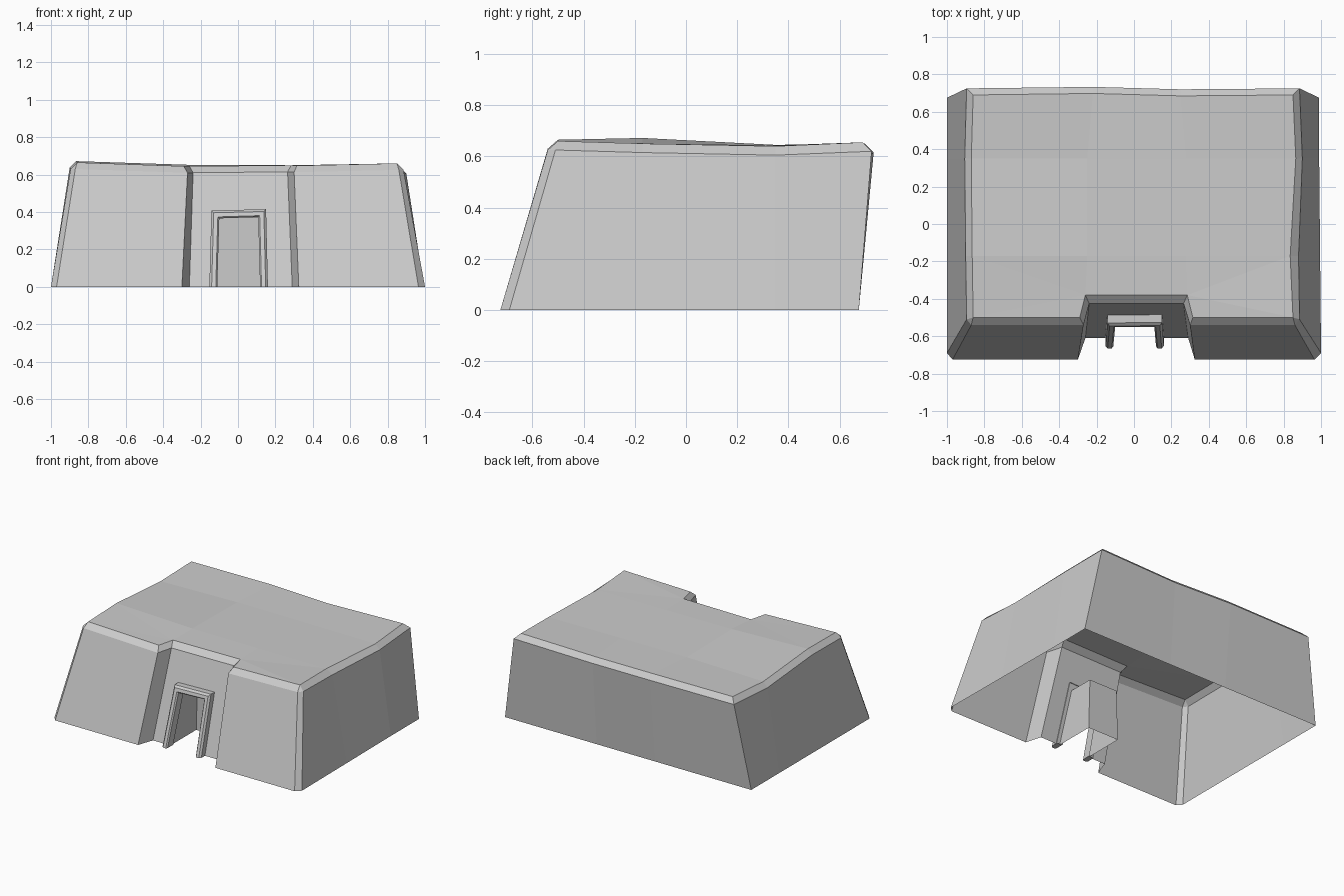
import bpy, bmesh

if "Cube" in bpy.data.objects:
    bpy.data.objects.remove(bpy.data.objects["Cube"])


def make_object(name, bm):
    bmesh.ops.remove_doubles(bm, verts=bm.verts, dist=0.0005)
    bmesh.ops.recalc_face_normals(bm, faces=bm.faces)
    mesh = bpy.data.meshes.new(name)
    bm.to_mesh(mesh)
    bm.free()
    ob = bpy.data.objects.new(name, mesh)
    bpy.context.collection.objects.link(ob)
    return ob


# Outline columns: base x, y / roof edge x, y, z / eave offset from roof edge
F, L, R, B = (0, -.04), (-.035, 0), (.035, 0), (0, .035)
outline = [
    ((-.97, -.725), (-.86, -.5, .665), (-.01, -.04)),
    ((-.30, -.725), (-.29, -.5, .645), (.02, -.04)),
    ((-.26, -.61), (-.26, -.38, .645), (.02, -.045)),
    ((.29, -.61), (.285, -.38, .65), (-.02, -.045)),
    ((.325, -.725), (.315, -.5, .648), (-.015, -.04)),
    ((.965, -.725), (.85, -.5, .66), (.01, -.04)),
    ((1.0, -.69), (.85, -.5, .66), (.035, -.01)),
    ((.995, -.17), (.835, -.17, .65), (.045, 0)),
    ((.99, .35), (.865, .35, .64), R),
    ((.99, .675), (.85, .69, .655), (.035, .035)),
    ((.25, .675), (.25, .685, .642), B),
    ((-.22, .675), (-.22, .698, .65), B),
    ((-1.0, .675), (-.86, .69, .65), (-.035, .035)),
    ((-1.0, .35), (-.87, .35, .633), L),
    ((-1.0, -.17), (-.865, -.17, .672), L),
    ((-1.0, -.69), (-.86, -.5, .665), (-.035, -.01)),
]

# Sloped wall shell, open underneath
bm = bmesh.new()
base = [bm.verts.new((*b, 0)) for b, r, d in outline]
eave = [bm.verts.new((r[0] + d[0], r[1] + d[1], r[2] - .035)) for b, r, d in outline]
roof = [bm.verts.new(r) for b, r, d in outline]
n = len(outline)
for i in range(n):
    j = (i + 1) % n
    if i != 2:  # recess wall is made separately, with its doorway
        bm.faces.new((base[i], base[j], eave[j], eave[i]))
    bm.faces.new((eave[i], eave[j], roof[j], roof[i]))

# Gently uneven roof
m = [bm.verts.new(p) for p in ((-.25, -.17, .652), (.28, -.17, .65),
                               (-.25, .35, .645), (.28, .35, .643))]
r = roof
for f in ((r[0], r[1], r[2], m[0], r[14]), (r[2], r[3], m[1], m[0]),
          (r[3], r[4], r[5], r[7], m[1]), (r[14], m[0], m[2], r[13]),
          (m[0], m[1], m[3], m[2]), (m[1], r[7], r[8], m[3]),
          (r[13], m[2], r[11], r[12]), (m[2], m[3], r[10], r[11]),
          (m[3], r[8], r[9], r[10])):
    bm.faces.new(f)
bmesh.ops.triangulate(bm, faces=[f for f in bm.faces if len(f.verts) == 5])


def wall_y(z):
    return -.61 + .185 * z / .612


# Recess wall with doorway and the alcove behind it
DOOR = [(-.12, 0), (-.11, .37), (.12, .37), (.13, 0)]
front = [bm.verts.new((x, wall_y(z), z)) for x, z in DOOR]
back = [bm.verts.new((x, -.31, z)) for x, z in DOOR]
bm.faces.new((base[2], front[0], front[1], eave[2]))
bm.faces.new((front[1], front[2], eave[3], eave[2]))
bm.faces.new((front[2], front[3], base[3], eave[3]))
for i in range(3):
    bm.faces.new((front[i], front[i + 1], back[i + 1], back[i]))
bm.faces.new(back)
make_object("building_shell", bm)

# Door frame: bevelled section (inset, projection) swept round the doorway
bm = bmesh.new()
section = [(0, -.005), (0, .042), (.012, .055), (.034, .055), (.042, .045), (.042, -.02)]
rows = []
for s, d in section:
    path = [(-.153 + s, 0), (-.142 + s, .408 - s), (.15 - s, .415 - s), (.16 - s, 0)]
    rows.append([bm.verts.new((x, wall_y(z) - d, z)) for x, z in path])
for a, b in zip(rows, rows[1:]):
    for i in range(3):
        bm.faces.new((a[i], a[i + 1], b[i + 1], b[i]))
for end in (0, 3):
    bm.faces.new([row[end] for row in rows])
make_object("door_frame", bm)
